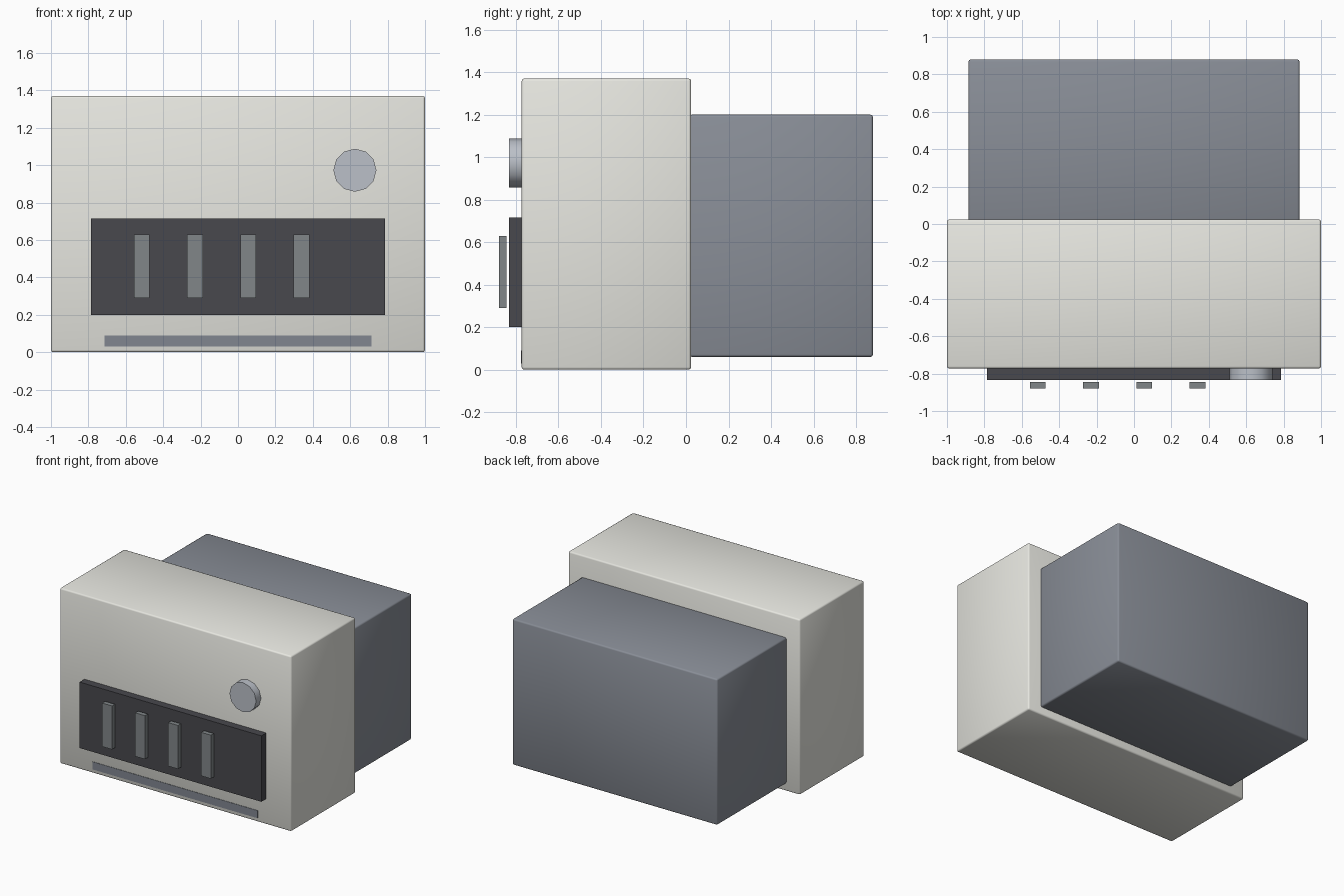
import bpy
import math

if "Cube" in bpy.data.objects:
    bpy.data.objects.remove(bpy.data.objects["Cube"])


def material(name, rgb):
    m = bpy.data.materials.new(name)
    m.diffuse_color = (*rgb, 1)
    m.use_nodes = True
    m.node_tree.nodes["Principled BSDF"].inputs["Base Color"].default_value = m.diffuse_color
    return m


CREAM = material("cream_plastic", (0.80, 0.80, 0.75))
SLATE = material("slate_casing", (0.25, 0.27, 0.31))
DARK = material("dark_panel", (0.065, 0.065, 0.075))
GREY = material("grey_trim", (0.22, 0.24, 0.25))
TRIM = material("blue_grey_trim", (0.22, 0.24, 0.28))
SILVER = material("silver_knob", (0.50, 0.53, 0.58))


def box(name, x, y, z, mat, bevel=0):
    """Box from (min, max) ranges, optionally with soft edges."""
    ranges = (x, y, z)
    bpy.ops.mesh.primitive_cube_add(size=1, location=[(a + b) / 2 for a, b in ranges])
    ob = bpy.context.object
    ob.name = name
    ob.scale = [b - a for a, b in ranges]
    bpy.ops.object.transform_apply(location=False, rotation=False, scale=True)
    ob.data.materials.append(mat)
    if bevel:
        mod = ob.modifiers.new("soft_edges", 'BEVEL')
        mod.width = bevel
        mod.segments = 2
        bpy.ops.object.shade_smooth()
    return ob


FRONT = -0.773   # front face of the main body
PANEL = -0.833   # front face of panel and knob

# Main casing and the smaller rear housing
box("body", (-1, 1), (FRONT, 0.024), (0, 1.37), CREAM, 0.012)
box("rear_housing", (-0.885, 0.885), (0.015, 0.88), (0.06, 1.2), SLATE, 0.012)

# Control panel with four sliders standing just off it
box("control_panel", (-0.785, 0.785), (PANEL, FRONT + 0.005), (0.2, 0.715), DARK)
for i in range(4):
    cx = -0.515 + i * 0.285
    box(f"slider_{i + 1}", (cx - 0.042, cx + 0.042), (-0.88, -0.844), (0.29, 0.63), GREY)

# Thin strip along the bottom of the front
box("bottom_strip", (-0.713, 0.713), (FRONT - 0.003, FRONT + 0.02), (0.03, 0.09), TRIM)

# Round knob
bpy.ops.mesh.primitive_cylinder_add(
    vertices=12, radius=0.115, depth=FRONT + 0.005 - PANEL,
    location=(0.625, (FRONT + 0.005 + PANEL) / 2, 0.973),
    rotation=(math.pi / 2, 0, 0))
knob = bpy.context.object
knob.name = "knob"
knob.data.materials.append(SILVER)
bpy.ops.object.shade_smooth_by_angle(angle=math.radians(40))
